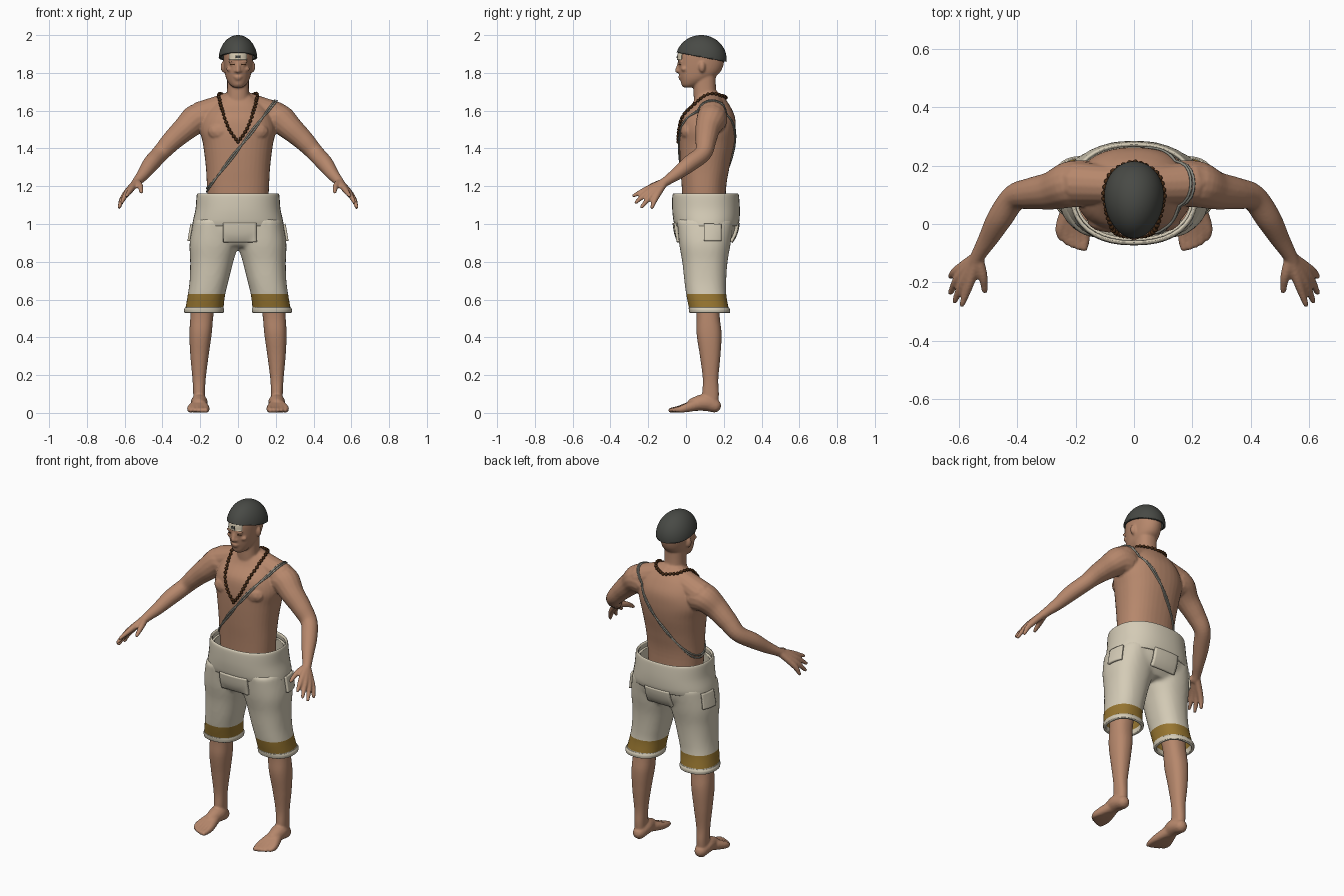
import bpy, bmesh, math
from mathutils import Vector, Matrix
from mathutils.bvhtree import BVHTree

cube = bpy.data.objects.get("Cube")
if cube:
    bpy.data.objects.remove(cube, do_unlink=True)


def material(name, *rgb):
    m = bpy.data.materials.new(name)
    m.use_nodes = True
    m.diffuse_color = (*rgb, 1)
    m.node_tree.nodes["Principled BSDF"].inputs["Base Color"].default_value = (*rgb, 1)
    return m


SKIN = material("skin", .47, .245, .15)
CLOTH = material("cream_cloth", .66, .6, .47)
GOLD = material("gold_trim", .31, .18, .03)
CAP = material("dark_grey", .065, .068, .06)
WOOD = material("dark_brown", .06, .023, .007)
THREAD = material("grey_thread", .27, .27, .23)
ASH = material("pale_ash", .68, .6, .45)
FRONT = (0, 1, 0)


def add_object(name, bm, *mats):
    mesh = bpy.data.meshes.new(name)
    bmesh.ops.recalc_face_normals(bm, faces=bm.faces)
    bm.to_mesh(mesh)
    bm.free()
    mesh.polygons.foreach_set("use_smooth", [True] * len(mesh.polygons))
    for m in mats:
        mesh.materials.append(m)
    ob = bpy.data.objects.new(name, mesh)
    bpy.context.collection.objects.link(ob)
    return ob


def solidify(ob, thickness, offset=-1):
    mod = ob.modifiers.new("thickness", "SOLIDIFY")
    mod.thickness, mod.offset = thickness, offset


def spline(pts, n=6):
    # Catmull-Rom through tuples of any length
    out = []
    for i in range(len(pts) - 1):
        a, b, c, d = pts[max(i - 1, 0)], pts[i], pts[i + 1], pts[min(i + 2, len(pts) - 1)]
        for k in range(n):
            t = k / n
            out.append(tuple(q + t / 2 * (r - p + t * (2 * p - 5 * q + 4 * r - s + t * (3 * (q - r) + s - p)))
                             for p, q, r, s in zip(a, b, c, d)))
    return out + [pts[-1]]


def skin_rings(bm, rings, caps):
    rings = [[bm.verts.new(p) for p in ring] for ring in rings]
    for a, b in zip(rings, rings[1:]):
        for k in range(len(a)):
            bm.faces.new((a[k], a[k - 1], b[k - 1], b[k]))
    if caps:
        bm.faces.new(rings[0])
        bm.faces.new(rings[-1])


def loft(bm, sections, side=1, caps=True, n=40, power=2.3):
    # horizontal rounded rings: x, y, z, half width, half depth
    unit = []
    for k in range(n):
        pair = math.cos(math.tau * k / n), math.sin(math.tau * k / n)
        unit.append([math.copysign(abs(v) ** (2 / power), v) for v in pair])
    skin_rings(bm, [[(side * x + rx * c, y + ry * s, z) for c, s in unit]
                    for x, y, z, rx, ry in spline(sections)], caps)


def blob(bm, centre, radii, side=1):
    mat = Matrix.Translation((side * centre[0], *centre[1:])) @ Matrix.Diagonal((*radii, 1))
    bmesh.ops.create_icosphere(bm, subdivisions=2, radius=1, matrix=mat)


def limb(bm, pts, side=1, n=16):
    # round tube with ball ends: x, y, z, radius
    path = [(Vector((side * x, y, z)), r) for x, y, z, r in spline(pts)]
    u, rings = Vector((.31, .52, .8)), []
    for i, (p, r) in enumerate(path):
        t = (path[min(i + 1, len(path) - 1)][0] - path[max(i - 1, 0)][0]).normalized()
        u = (u - t * u.dot(t)).normalized()
        v = t.cross(u)
        rings.append([p + r * (u * math.cos(math.tau * k / n) + v * math.sin(math.tau * k / n))
                      for k in range(n)])
    skin_rings(bm, rings, True)
    for p, r in (path[0], path[-1]):
        blob(bm, p, (r, r, r))


def fuse(bm, voxel, smoothing):
    # merge overlapping solids into one smooth surface
    ob = add_object("fuse_helper", bm)
    mod = ob.modifiers.new("remesh", "REMESH")
    mod.mode, mod.voxel_size = "VOXEL", voxel
    mod = ob.modifiers.new("smooth", "SMOOTH")
    mod.factor, mod.iterations = .5, smoothing
    out = bmesh.new()
    out.from_object(ob, bpy.context.evaluated_depsgraph_get())
    bpy.data.objects.remove(ob, do_unlink=True)
    return out


def patch(name, mat, tree, centre, half, height, direction, lift, thick):
    # thin plate laid on a surface, seen along a direction
    bm = bmesh.new()
    d = Vector(direction)
    across = Vector((0, 0, 1)).cross(d)
    n = 12
    grid = []
    for i in range(n + 1):
        for j in range(n + 1):
            p = Vector(centre) + across * half * (2 * i / n - 1) + Vector((0, 0, height * (j / n - .5)))
            hit = tree.ray_cast(p - d, d)[0] or tree.find_nearest(p)[0]
            grid.append(bm.verts.new(hit - d * lift))
    for i in range(n):
        for j in range(n):
            k = i * (n + 1) + j
            bm.faces.new((grid[k], grid[k + 1], grid[k + n + 2], grid[k + n + 1]))
    solidify(add_object(name, bm, mat), thick, 0)


def cord(name, mat, pts, radius):
    cu = bpy.data.curves.new(name, "CURVE")
    cu.dimensions, cu.bevel_depth, cu.bevel_resolution = "3D", radius, 2
    sp = cu.splines.new("POLY")
    sp.points.add(len(pts) - 1)
    for q, p in zip(sp.points, pts):
        q.co = (*p, 1)
    sp.use_cyclic_u = True
    cu.materials.append(mat)
    bpy.context.collection.objects.link(bpy.data.objects.new(name, cu))


# Body: torso, neck and head
bm = bmesh.new()
loft(bm, [(0, .1, .92, .15, .11), (0, .095, 1.17, .163, .116), (0, .1, 1.3, .17, .13),
          (0, .11, 1.42, .185, .145), (0, .115, 1.5, .2, .148), (0, .12, 1.57, .18, .138),
          (0, .13, 1.63, .14, .1), (0, .125, 1.68, .08, .07)])
loft(bm, [(0, .115, 1.6, .07, .07), (0, .1, 1.7, .058, .06), (0, .1, 1.82, .058, .058)])
loft(bm, [(0, .01, 1.722, .02, .02), (0, .025, 1.735, .04, .047), (0, .05, 1.765, .06, .08),
          (0, .07, 1.8, .07, .108), (0, .079, 1.85, .076, .121), (0, .08, 1.9, .077, .12),
          (0, .08, 1.94, .068, .1), (0, .08, 1.975, .035, .05)], power=2.1)
limb(bm, [(0, -.036, 1.855, .008), (0, -.043, 1.825, .011), (0, -.045, 1.812, .014)])
blob(bm, (0, -.03, 1.779), (.024, .012, .006))
blob(bm, (0, -.027, 1.768), (.02, .012, .006))
blob(bm, (0, -.008, 1.742), (.022, .018, .016))

for s in (1, -1):
    # Face details and chest
    blob(bm, (.014, -.036, 1.81), (.009, .01, .008), s)
    blob(bm, (.032, -.033, 1.862), (.024, .01, .007), s)
    blob(bm, (.03, -.028, 1.846), (.014, .01, .007), s)
    blob(bm, (.042, -.01, 1.82), (.022, .016, .014), s)
    blob(bm, (.078, .085, 1.832), (.014, .018, .03), s)
    blob(bm, (.085, .012, 1.49), (.078, .042, .052), s)
    # Shoulder, arm and hand
    limb(bm, [(0, .13, 1.643, .07), (.1, .135, 1.61, .07), (.2, .14, 1.572, .076)], s)
    limb(bm, [(.17, .14, 1.555, .08), (.22, .135, 1.555, .08), (.28, .115, 1.505, .066), (.35, .105, 1.44, .055),
              (.41, .09, 1.375, .046), (.46, .02, 1.32, .044), (.5, -.05, 1.265, .034),
              (.53, -.1, 1.23, .026), (.545, -.13, 1.21, .024)], s)
    for knuckle, tip in (((.565, -.205, 1.185), (.59, -.277, 1.15)), ((.585, -.198, 1.17), (.615, -.265, 1.115)),
                         ((.6, -.182, 1.153), (.629, -.235, 1.09)), ((.607, -.16, 1.14), (.629, -.18, 1.088))):
        limb(bm, [(.535, -.11, 1.225, .02), (*knuckle, .0165), (*tip, .0095)], s)
    limb(bm, [(.535, -.12, 1.22, .02), (.518, -.18, 1.2, .016), (.512, -.23, 1.17, .01)], s)
    # Leg, foot and toes
    loft(bm, [(.15, .1, .82, .08, .09), (.187, .115, .55, .062, .062), (.198, .122, .42, .059, .066),
              (.204, .128, .3, .048, .054), (.206, .13, .18, .035, .041), (.206, .13, .1, .031, .044),
              (.206, .13, .03, .03, .04)], s)
    limb(bm, [(.205, .15, .038, .037), (.205, .1, .055, .045), (.207, .04, .045, .036)], s)
    for k, reach in enumerate((.095, .092, .086, .077, .064)):
        x, r = .171 + .0195 * k, .0135 - .0008 * k
        limb(bm, [(.205, .08, .05, .035), (x, .01 - reach / 3, .023, .021), (x, .014 - reach, .014, r)], s)

bm = fuse(bm, .006, 3)
body_tree = BVHTree.FromBMesh(bm)
add_object("body", bm, SKIN)

# Forehead mark and eyes
patch("forehead_mark", ASH, body_tree, (0, 0, 1.887), .046, .036, FRONT, .003, .004)
patch("forehead_symbol", CAP, body_tree, (0, 0, 1.886), .012, .014, FRONT, .006, .003)
for s, side in ((1, "left"), (-1, "right")):
    patch(side + "_eye", WOOD, body_tree, (s * .031, 0, 1.845), .011, .004, FRONT, .001, .003)

# Cap: dome cut by a tilted plane
bm = bmesh.new()
bmesh.ops.create_uvsphere(bm, u_segments=48, v_segments=32, radius=1)
for v in bm.verts:
    v.co = (v.co.x * .102 * (1 + .1 * v.co.y), .08 + .135 * v.co.y, 1.872 + .128 * v.co.z)
bmesh.ops.bisect_plane(bm, geom=bm.verts[:] + bm.edges[:] + bm.faces[:], plane_co=(0, .08, 1.884),
                       plane_no=(0, .19, 1), clear_inner=True)
solidify(add_object("cap", bm, CAP), .012)

# Trousers: hips and legs fused, ends cut open, trim bands cut in
bm = bmesh.new()
loft(bm, [(0, .105, 1.2, .205, .16), (0, .105, 1.1, .21, .165), (0, .107, 1, .233, .162),
          (0, .104, .93, .235, .145), (0, .1, .88, .17, .11)])
for s in (1, -1):
    loft(bm, [(.125, .103, 1.02, .11, .15), (.128, .1, .9, .128, .137), (.139, .1, .8, .114, .12),
              (.153, .102, .7, .103, .111), (.168, .108, .62, .099, .106), (.18, .125, .53, .102, .105),
              (.18, .125, .48, .102, .105)], s)
bm = fuse(bm, .011, 6)
for z, up, cut in ((1.13, 1, True), (.53, -1, True), (.56, 1, False), (.63, 1, False)):
    bmesh.ops.bisect_plane(bm, geom=bm.verts[:] + bm.edges[:] + bm.faces[:], plane_co=(0, 0, z),
                           plane_no=(0, 0, up), clear_outer=cut)
for f in bm.faces:
    f.material_index = int(.56 < f.calc_center_median().z < .63)
cloth_tree = BVHTree.FromBMesh(bm)
solidify(add_object("trousers", bm, CLOTH, GOLD), .012)

# Waistband, hems and flaps
bm = bmesh.new()
loft(bm, [(0, .105, 1.162, .212, .168), (0, .104, 1.15, .219, .176), (0, .106, 1.08, .225, .179),
          (0, .108, 1.02, .238, .175), (0, .108, .99, .243, .167)], caps=False)
solidify(add_object("waistband", bm, CLOTH), .014)
for s, side in ((1, "left"), (-1, "right")):
    bm = bmesh.new()
    loft(bm, [(.179, .121, .557, .102, .107), (.18, .124, .545, .106, .109), (.18, .125, .53, .104, .107)],
         s, caps=False)
    solidify(add_object(side + "_hem", bm, CLOTH), .01)
    patch(side + "_flap", CLOTH, cloth_tree, (0, .14, .955), .045, .09, (-s, 0, 0), .006, .014)
patch("front_flap", CLOTH, cloth_tree, (.01, 0, .955), .088, .1, FRONT, .008, .016)
patch("back_flap", CLOTH, cloth_tree, (0, 0, .955), .08, .1, (0, -1, 0), .008, .016)

# Bead necklace resting on neck and chest
half = spline([(0, -.03, 1.435), (.045, -.03, 1.5), (.085, .03, 1.61), (.108, .1, 1.7),
               (.075, .18, 1.685), (0, .21, 1.665)], 20)
loop = [Vector(p) for p in half] + [Vector((-x, y, z)) for x, y, z in half[-2:0:-1]]
for i, p in enumerate(loop):
    hit, normal, _, _ = body_tree.find_nearest(p)
    loop[i] = hit + normal * .007
cord("necklace_string", WOOD, loop, .004)
bm = bmesh.new()
last = Vector()
for p in loop:
    if (p - last).length > .019:
        blob(bm, p, (.0095, .0095, .0095))
        last = p
add_object("necklace_beads", bm, WOOD)

# Shoulder thread: two strands in a slanted loop pulled onto the torso
centre, slant = Vector((.02, .115, 1.42)), Vector((.61, 0, .79))
for strand, shift in (("outer", .004), ("inner", -.004)):
    pts = []
    for k in range(80):
        a = math.tau * k / 80
        d = slant * math.cos(a) + Vector((0, math.sin(a), 0))
        start = centre + Vector((shift, 0, -shift)) * math.cos(3 * a)
        hit = body_tree.ray_cast(start + d * .45, -d)[0]
        if hit:
            pts.append(hit + d * .004)
    cord(strand + "_thread", THREAD, pts, .0045)
